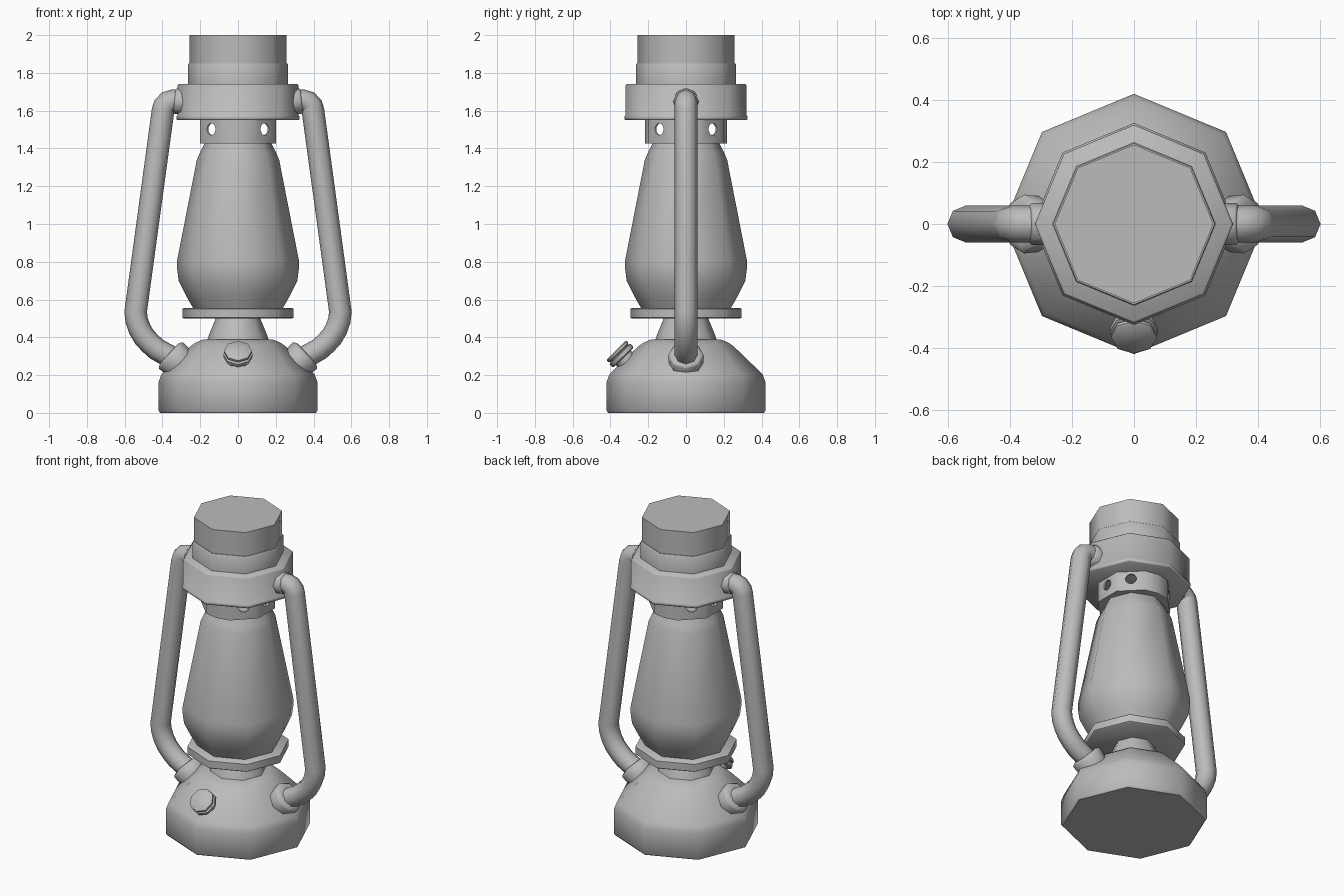
import bpy
import bmesh
from math import pi, cos, sin, radians
from mathutils import Vector

old = bpy.data.objects.get("Cube")
if old:
    bpy.data.objects.remove(old, do_unlink=True)

metal = bpy.data.materials.new("grey_metal")
metal.use_nodes = True
GREY = (0.5, 0.5, 0.5, 1)
metal.diffuse_color = GREY
metal.node_tree.nodes["Principled BSDF"].inputs["Base Color"].default_value = GREY

OCT = [k * 45 for k in range(8)]


def finish(obj, angle=50):
    """Assign the material and smooth everything but hard edges."""
    obj.data.materials.clear()
    obj.data.materials.append(metal)
    bpy.ops.object.select_all(action="DESELECT")
    obj.select_set(True)
    bpy.context.view_layer.objects.active = obj
    bpy.ops.object.shade_smooth_by_angle(angle=radians(angle))
    return obj


def lathe(name, profile, angles=OCT, closed=False, centre=(0, 0, 0), axis=(0, 0, 1)):
    """Sweep a (radius, height) profile around an axis; cap the ends unless closed."""
    bm = bmesh.new()
    turn = Vector((0, 0, 1)).rotation_difference(Vector(axis))
    rings = []
    for r, z in profile:
        ring = []
        for a in angles:
            p = Vector((r * cos(radians(a)), r * sin(radians(a)), z))
            ring.append(bm.verts.new(turn @ p + Vector(centre)))
        rings.append(ring)
    n = len(angles)
    pairs = list(zip(rings, rings[1:]))
    if closed:
        pairs.append((rings[-1], rings[0]))
    else:
        bm.faces.new(rings[0])
        bm.faces.new(rings[-1])
    for low, high in pairs:
        for i in range(n):
            j = (i + 1) % n
            bm.faces.new((low[i], low[j], high[j], high[i]))
    bmesh.ops.recalc_face_normals(bm, faces=bm.faces)
    mesh = bpy.data.meshes.new(name)
    bm.to_mesh(mesh)
    bm.free()
    obj = bpy.data.objects.new(name, mesh)
    bpy.context.collection.objects.link(obj)
    return finish(obj)


# Fuel tank with its sloping shoulder
lathe("fuel_tank", [(.412, 0), (.42, .01), (.42, .165), (.405, .205), (.255, .35),
                    (.225, .372), (.185, .388)])
lathe("burner_cone", [(.165, .38), (.155, .41), (.118, .5)])
lathe("gallery_plate", [(.288, .5), (.295, .505), (.295, .55), (.288, .555)])

# Glass chimney
lathe("chimney", [(.235, .55), (.275, .62), (.314, .7), (.322, .76), (.322, .81),
                  (.218, 1.34), (.205, 1.37), (.175, 1.43)])

# Vented neck: hollow ring, pierced by three crossing rods
neck_angles = [22.5, 67.5, 90, 112.5, 157.5, 202.5, 247.5, 270, 292.5, 337.5]
neck = lathe("vent_neck", [(.165, 1.425), (.217, 1.425), (.217, 1.56), (.205, 1.56),
                           (.205, 1.44), (.165, 1.44)], neck_angles, closed=True)
for a in (0, 45, 135):
    direction = (cos(radians(a)), sin(radians(a)), 0)
    rod = lathe("vent_cutter", [(.032, -.4), (.032, .4)], [k * 30 for k in range(12)],
                centre=(0, 0, 1.502), axis=direction)
    rod.hide_render = True
    cut = neck.modifiers.new("vent", "BOOLEAN")
    cut.operation = "DIFFERENCE"
    cut.solver = "EXACT"
    cut.object = rod
    bpy.context.view_layer.objects.active = neck
    bpy.ops.object.modifier_apply(modifier=cut.name)
    bpy.data.objects.remove(rod, do_unlink=True)
finish(neck)

# Stepped hood
lathe("hood_collar", [(.32, 1.55), (.326, 1.555), (.326, 1.57), (.32, 1.575),
                      (.32, 1.735), (.313, 1.742)])
lathe("hood_step", [(.264, 1.73), (.264, 1.845), (.26, 1.85)])
lathe("hood_cap", [(.256, 1.84), (.256, 2)])

# Filler plug on the front shoulder
plug_axis = (0, -.7, .71)
lathe("filler_stem", [(.055, -.08), (.055, .01)], centre=(0, -.34, .3), axis=plug_axis)
lathe("filler_plug", [(.07, -.006), (.078, 0), (.078, .02), (.066, .024), (.066, .028),
                      (.074, .032), (.074, .044), (.066, .05)],
      centre=(0, -.335, .297), axis=plug_axis)

# Side tubes with their fittings
PATH = [(.29, .265), (.386, .312), (.43, .337), (.465, .368), (.497, .403), (.52, .443),
        (.536, .488), (.542, .534), (.397, 1.6), (.39, 1.625), (.372, 1.645),
        (.345, 1.652), (.29, 1.652)]
for side, label in ((1, "left"), (-1, "right")):
    curve = bpy.data.curves.new(label + "_tube", "CURVE")
    curve.dimensions = "3D"
    curve.bevel_depth = .06
    curve.bevel_resolution = 2
    curve.use_fill_caps = True
    line = curve.splines.new("POLY")
    line.points.add(len(PATH) - 1)
    for point, (x, z) in zip(line.points, PATH):
        point.co = (side * x, 0, z, 1)
    tube = bpy.data.objects.new(label + "_tube", curve)
    bpy.context.collection.objects.link(tube)
    bpy.ops.object.select_all(action="DESELECT")
    tube.select_set(True)
    bpy.context.view_layer.objects.active = tube
    bpy.ops.object.convert(target="MESH")
    finish(bpy.context.view_layer.objects.active)

    lathe(label + "_lower_fitting", [(.09, -.05), (.095, .012), (.088, .02), (.068, .028)],
          centre=(side * .345, 0, .295), axis=(side * .74, 0, .67))
    lathe(label + "_upper_fitting", [(.068, -.03), (.068, .015), (.06, .022)],
          centre=(side * .315, 0, 1.65), axis=(side, 0, .1))
